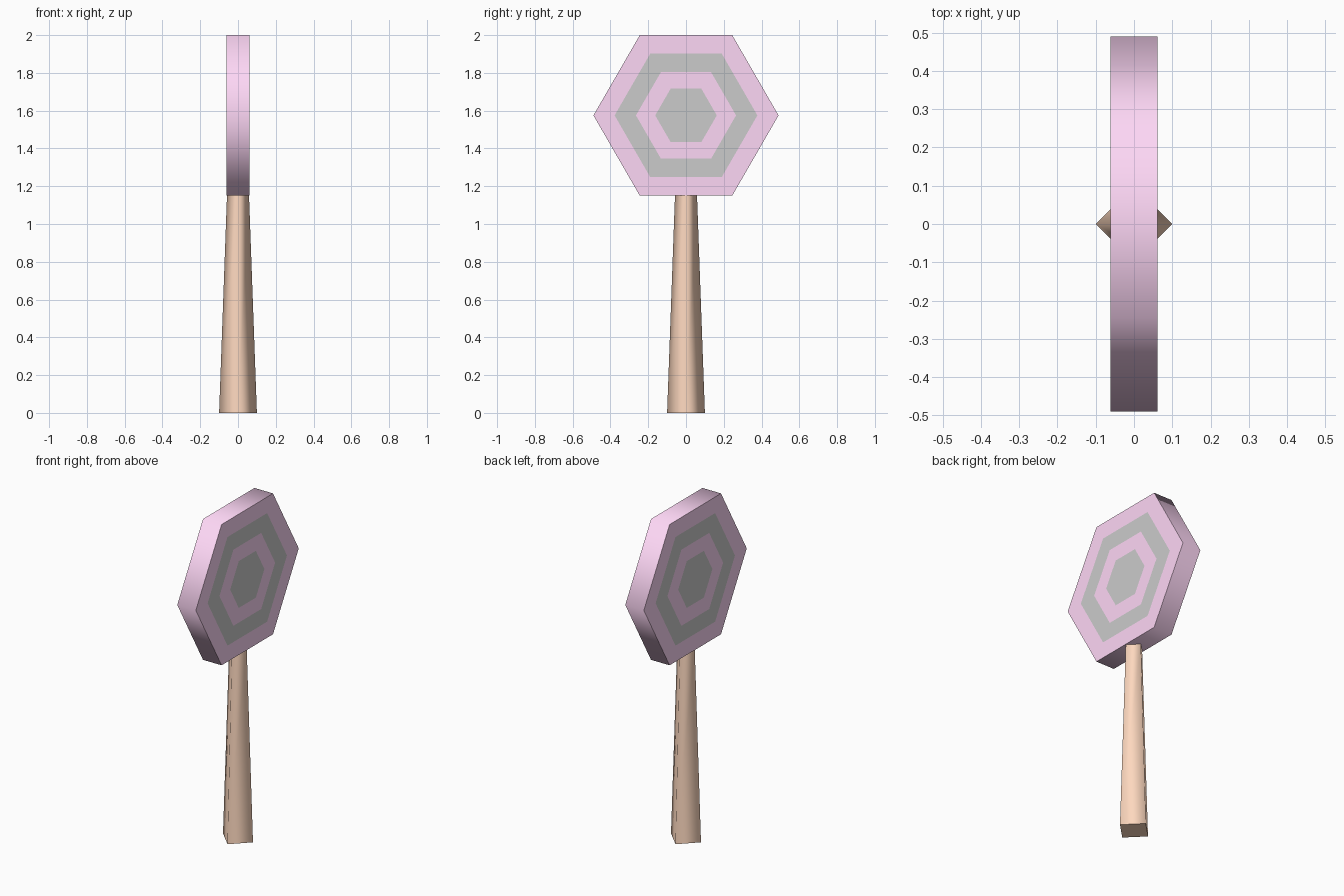
import bpy, bmesh, math

if "Cube" in bpy.data.objects:
    bpy.data.objects.remove(bpy.data.objects["Cube"])


def material(name, color):
    m = bpy.data.materials.new(name)
    m.diffuse_color = (*color, 1)
    m.use_nodes = True
    m.node_tree.nodes["Principled BSDF"].inputs["Base Color"].default_value = m.diffuse_color
    return m


def finish(bm, name, mats):
    me = bpy.data.meshes.new(name)
    bmesh.ops.recalc_face_normals(bm, faces=bm.faces)
    bm.to_mesh(me)
    bm.free()
    for m in mats:
        me.materials.append(m)
    ob = bpy.data.objects.new(name, me)
    bpy.context.collection.objects.link(ob)
    return ob


def bridge(bm, a, b, mat=0):
    n = len(a)
    return [bm.faces.new((a[i], a[(i + 1) % n], b[(i + 1) % n], b[i])) for i in range(n)], mat


pink = material("pink", (0.99, 0.68, 0.92))
grey = material("grey", (0.8, 0.8, 0.8))
wood = material("wood", (0.99, 0.69, 0.52))

# Hexagonal head: flush concentric bands on both faces, smooth rim
CENTRE_Z, HALF_DEPTH = 1.575, 0.062
RADII = [0.49, 0.378, 0.265, 0.163]
bm = bmesh.new()
rims = []
for x in (-HALF_DEPTH, HALF_DEPTH):
    loops = [[bm.verts.new((x, r * math.cos(k * math.pi / 3),
                            CENTRE_Z + r * math.sin(k * math.pi / 3)))
              for k in range(6)] for r in RADII]
    for i in range(3):
        for f in bridge(bm, loops[i], loops[i + 1])[0]:
            f.material_index = i % 2
    bm.faces.new(loops[3]).material_index = 1
    rims.append(loops[0])
for f in bridge(bm, *rims)[0]:
    f.smooth = True
for loop in rims:
    for i in range(6):
        bm.edges.get((loop[i], loop[(i + 1) % 6])).smooth = False
finish(bm, "sign_head", [pink, grey])

# Tapered four-sided handle, corners on the axes
bm = bmesh.new()
ends = [[bm.verts.new((r * math.cos(k * math.pi / 2), r * math.sin(k * math.pi / 2), z))
         for k in range(4)] for r, z in ((0.1, 0), (0.058, 1.16))]
for f in bridge(bm, *ends)[0]:
    f.smooth = True
for loop in ends:
    bm.faces.new(loop)
    for i in range(4):
        bm.edges.get((loop[i], loop[(i + 1) % 4])).smooth = False
finish(bm, "handle", [wood])
